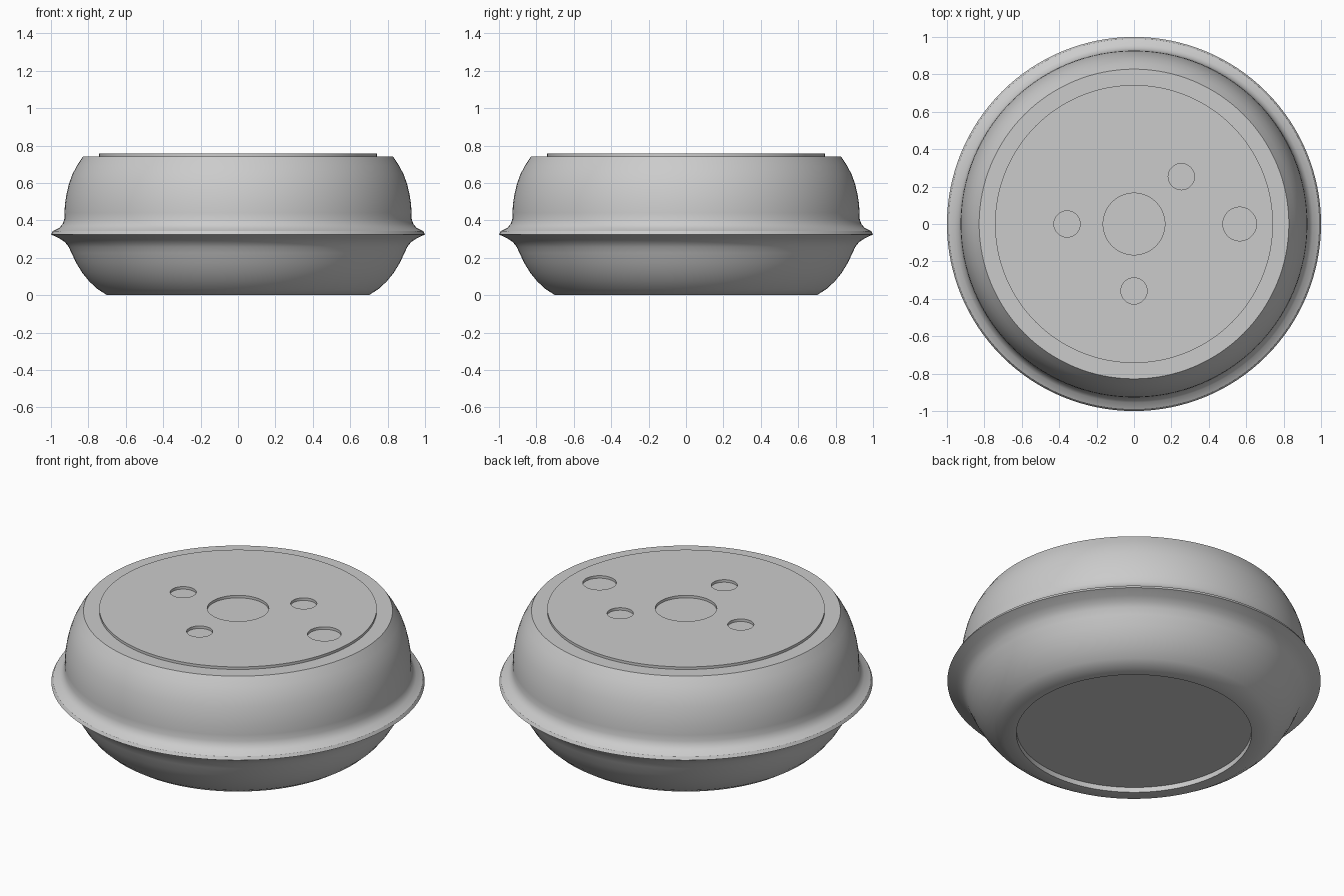
import bpy
import bmesh
from math import cos, sin, tau, radians

cube = bpy.data.objects.get("Cube")
if cube:
    bpy.data.objects.remove(cube)

# One plain grey for everything
grey = bpy.data.materials.new("plain_grey")
grey.use_nodes = True
colour = (0.6, 0.6, 0.6, 1)
grey.diffuse_color = colour
grey.node_tree.nodes["Principled BSDF"].inputs["Base Color"].default_value = colour

SEGMENTS = 128
SHOULDER = 0.742
TOP = 0.757


def activate(obj):
    bpy.ops.object.select_all(action="DESELECT")
    obj.select_set(True)
    bpy.context.view_layer.objects.active = obj


def lathe(name, profile):
    """Revolve (radius, height) points about z; ends lie on the axis."""
    bm = bmesh.new()
    verts = [bm.verts.new((r, 0, z)) for r, z in profile]
    edges = [bm.edges.new(pair) for pair in zip(verts, verts[1:])]
    bmesh.ops.spin(bm, geom=verts + edges, cent=(0, 0, 0), axis=(0, 0, 1),
                   angle=tau, steps=SEGMENTS, use_duplicate=False)
    bmesh.ops.remove_doubles(bm, verts=bm.verts, dist=0.0001)
    bmesh.ops.recalc_face_normals(bm, faces=bm.faces)
    mesh = bpy.data.meshes.new(name)
    bm.to_mesh(mesh)
    bm.free()
    obj = bpy.data.objects.new(name, mesh)
    bpy.context.collection.objects.link(obj)
    mesh.materials.append(grey)
    activate(obj)
    bpy.ops.object.shade_smooth_by_angle(angle=radians(35))
    return obj


def perforated_disc(name, radius, holes, bottom, top):
    """Filled flat outline with round holes, extruded between two heights."""
    curve = bpy.data.curves.new(name, "CURVE")
    curve.dimensions = "2D"
    curve.fill_mode = "BOTH"
    curve.extrude = (top - bottom) / 2
    for x, y, r in [(0, 0, radius)] + holes:
        n = SEGMENTS if r == radius else SEGMENTS // 2
        spline = curve.splines.new("POLY")
        spline.points.add(n - 1)
        spline.use_cyclic_u = True
        for i, point in enumerate(spline.points):
            a = tau * i / n
            point.co = (x + r * cos(a), y + r * sin(a), 0, 1)
    curve.materials.append(grey)
    obj = bpy.data.objects.new(name, curve)
    bpy.context.collection.objects.link(obj)
    obj.location.z = (top + bottom) / 2
    activate(obj)
    bpy.ops.object.convert(target="MESH")
    obj = bpy.context.object
    bm = bmesh.new()
    bm.from_mesh(obj.data)
    bmesh.ops.remove_doubles(bm, verts=bm.verts, dist=0.0001)
    bmesh.ops.recalc_face_normals(bm, faces=bm.faces)
    bm.to_mesh(obj.data)
    bm.free()
    bpy.ops.object.shade_smooth_by_angle(angle=radians(35))
    return obj


# Drum body: recessed base, bowl, flange, domed upper wall, shoulder
lathe("drum_body", [
    (0, 0.03), (0.63, 0.03), (0.63, 0), (0.70, 0),
    (0.75, 0.032), (0.795, 0.073), (0.833, 0.12), (0.865, 0.172),
    (0.89, 0.225), (0.905, 0.258), (0.925, 0.283), (0.955, 0.303),
    (1.0, 0.325), (0.99, 0.343), (0.955, 0.36), (0.938, 0.38),
    (0.929, 0.405), (0.928, 0.44), (0.925, 0.49), (0.917, 0.54),
    (0.904, 0.595), (0.886, 0.645), (0.86, 0.695), (0.828, SHOULDER),
    (0, SHOULDER),
])

# Raised top plate with centre bore, three bolt holes and one larger hole
perforated_disc("top_plate", 0.743, [
    (0, 0, 0.165),
    (-0.358, 0, 0.07), (0, -0.358, 0.07), (0.253, 0.253, 0.07),
    (0.565, 0, 0.09),
], SHOULDER - 0.008, TOP)
